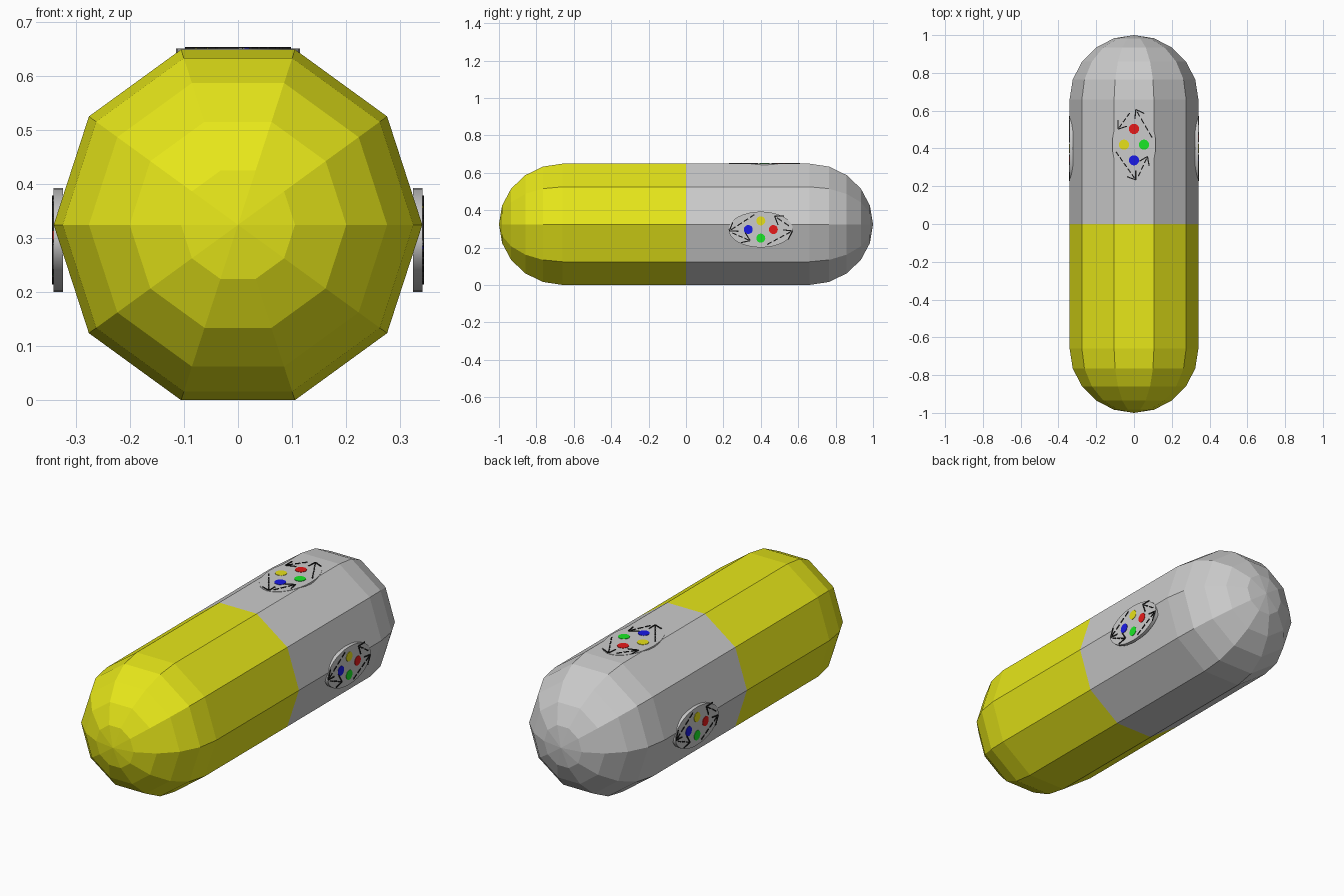
import bpy, bmesh, math
from mathutils import Vector, Matrix

if "Cube" in bpy.data.objects:
    bpy.data.objects.remove(bpy.data.objects["Cube"])

R, ZC, YS = 0.341, 0.325, 0.659   # body radius, axis height, cap centre


def material(name, rgb):
    m = bpy.data.materials.new(name)
    m.diffuse_color = (*rgb, 1)
    m.use_nodes = True
    m.node_tree.nodes["Principled BSDF"].inputs["Base Color"].default_value = m.diffuse_color
    return m


YELLOW = material("yellow", (0.8, 0.8, 0.01))
BLACK = material("black", (0.01, 0.01, 0.01))
RED = material("red", (0.8, 0.01, 0.01))
GREEN = material("green", (0.01, 0.8, 0.02))
BLUE = material("blue", (0.01, 0.01, 0.8))
AMBER = material("dark_yellow", (0.8, 0.75, 0.01))


def finish(bm, name, mat=None, smooth=False):
    bmesh.ops.recalc_face_normals(bm, faces=bm.faces)
    me = bpy.data.meshes.new(name)
    bm.to_mesh(me)
    bm.free()
    ob = bpy.data.objects.new(name, me)
    bpy.context.collection.objects.link(ob)
    if mat:
        me.materials.append(mat)
    if smooth:
        bpy.context.view_layer.objects.active = ob
        bpy.ops.object.select_all(action='DESELECT')
        ob.select_set(True)
        bpy.ops.object.shade_smooth_by_angle(angle=math.radians(35))
    return ob


# Capsule half: ten-sided tube with a faceted dome
def capsule_half(name, side, mat=None):
    bm = bmesh.new()
    profile = [(R, 0.0)]
    for i in range(5):
        a = math.radians(18 * i)
        profile.append((R * math.cos(a), YS + R * math.sin(a)))
    rings = []
    for r, y in profile:
        rings.append([bm.verts.new((r * math.cos(k * math.tau / 10), side * y,
                                    ZC + r * math.sin(k * math.tau / 10)))
                      for k in range(10)])
    for a, b in zip(rings, rings[1:]):
        for k in range(10):
            n = (k + 1) % 10
            bm.faces.new((a[k], a[n], b[n], b[k]))
    pole = bm.verts.new((0, side * (YS + R), ZC))
    for k in range(10):
        bm.faces.new((rings[-1][k], rings[-1][(k + 1) % 10], pole))
    ob = finish(bm, name, mat)
    # outward normals on the open shell
    if ob.data.polygons[0].normal.dot(ob.data.polygons[0].center - Vector((0, 0, ZC))) < 0:
        ob.data.flip_normals()


capsule_half("front_half", -1, YELLOW)
capsule_half("back_half", 1)


# Control pad in a local frame: u = long axis, v = short axis, n = outward
def control_pad(name, origin, u, v, half_u, half_v, dot_u, dot_v, dot_r):
    u, v = Vector(u), Vector(v)
    n = u.cross(v)
    frame = Matrix((u, v, n)).transposed().to_4x4()
    frame.translation = Vector(origin)

    def disc(part, cu, cv, ru, rv, top, depth, mat=None, seg=32):
        bm = bmesh.new()
        bmesh.ops.create_cone(bm, cap_ends=True, segments=seg,
                              radius1=1, radius2=1, depth=1)
        m = frame @ Matrix.Translation((cu, cv, top - depth / 2)) \
            @ Matrix.Diagonal((ru, rv, depth, 1))
        bmesh.ops.transform(bm, matrix=m, verts=bm.verts)
        finish(bm, name + "_" + part, mat, True)

    disc("plate", 0, 0, half_u, half_v, 0, 0.018)
    for part, cu, cv, mat in (("red_button", dot_u, 0, RED),
                              ("blue_button", -dot_u, 0, BLUE),
                              ("yellow_button", 0, dot_v, AMBER),
                              ("green_button", 0, -dot_v, GREEN)):
        disc(part, cu, cv, dot_r, dot_r, 0.002, 0.004, mat, 20)

    # Dashed arrows circling the buttons
    bm = bmesh.new()

    def stroke(a, b, w=0.006):
        d = b - a
        m = frame @ Matrix.Translation((*((a + b) / 2), 0.001)) \
            @ Matrix.Rotation(math.atan2(d.y, d.x), 4, 'Z') \
            @ Matrix.Diagonal((d.length, w, 0.003, 1))
        bmesh.ops.create_cube(bm, size=1, matrix=m)

    size = Vector((half_u, half_v))
    for tail, tip in (((0.20, -0.83), (0.98, -0.08)),
                      ((0.88, 0.20), (0.43, 0.74)),
                      ((-0.20, 0.83), (-0.98, -0.08)),
                      ((-0.88, -0.20), (-0.33, -0.62))):
        a = Vector(tail) * size
        b = Vector(tip) * size
        d = (b - a)
        count = max(2, round(d.length / 0.04))
        for i in range(count):
            stroke(a + d * (i / count), a + d * ((i + 0.7) / count))
        back = -d.normalized() * 0.05
        for s in (-1, 1):
            wing = back.copy()
            wing.rotate(Matrix.Rotation(s * math.radians(35), 2))
            stroke(b, b + wing)
    finish(bm, name + "_arrows", BLACK)


control_pad("top_pad", (0, 0.42, 0.651), (0, 1, 0), (-1, 0, 0),
            0.19, 0.115, 0.083, 0.053, 0.027)
for label, s in (("right", 1), ("left", -1)):
    control_pad(label + "_pad", (s * 0.3415, 0.40, 0.297), (0, s, 0), (0, 0, 1),
                0.172, 0.096, 0.067, 0.046, 0.024)
